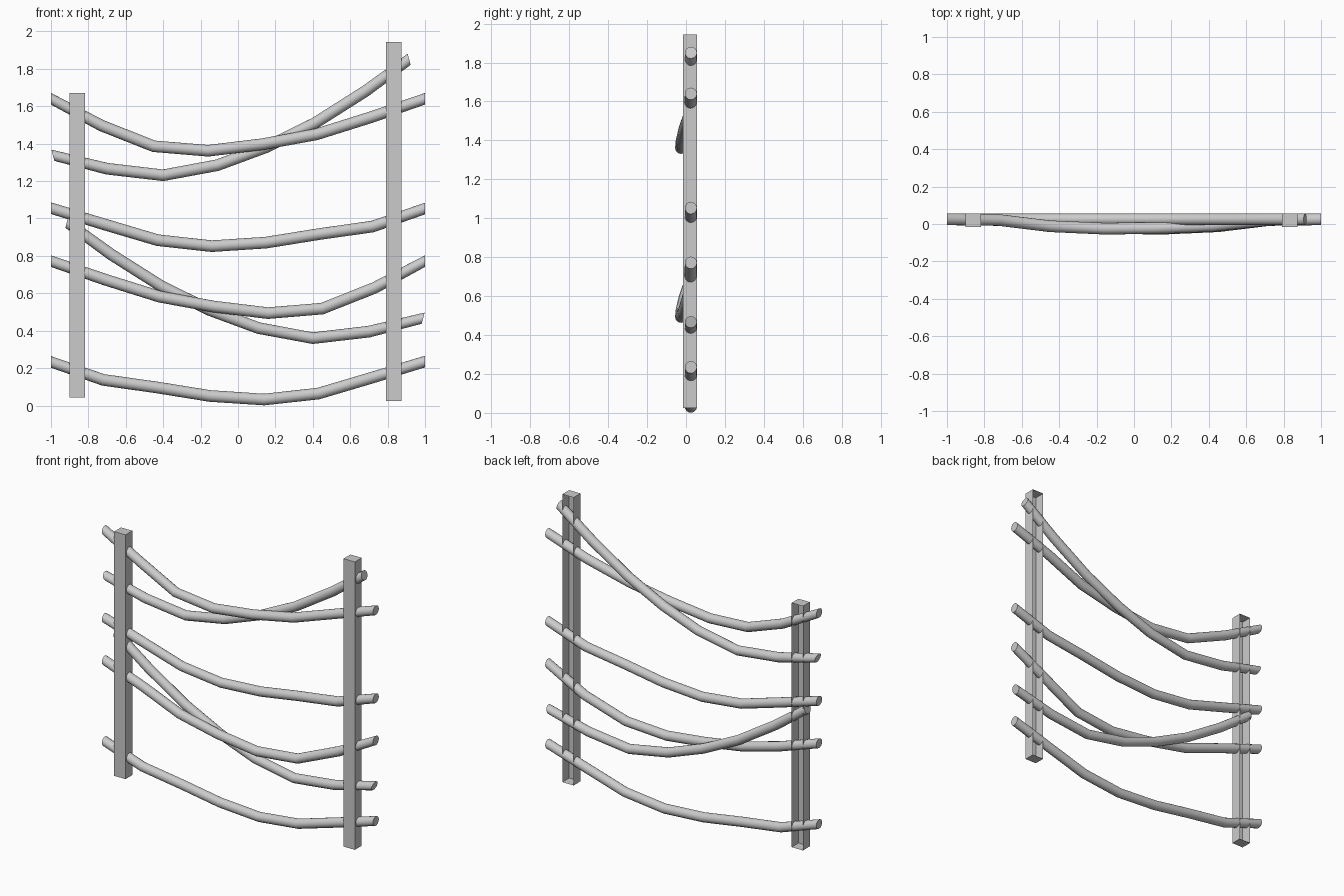
import bpy, bmesh, math
from mathutils import Vector

cube = bpy.data.objects.get("Cube")
if cube:
    bpy.data.objects.remove(cube, do_unlink=True)

grey = bpy.data.materials.new("light_grey")
grey.use_nodes = True
COLOUR = (0.6, 0.6, 0.6, 1)
grey.diffuse_color = COLOUR
grey.node_tree.nodes["Principled BSDF"].inputs["Base Color"].default_value = COLOUR

RADIUS, SIDES, RAIL_Y = 0.031, 16, 0.025


def finish(bm, name, smooth=False):
    mesh = bpy.data.meshes.new(name)
    bm.to_mesh(mesh)
    bm.free()
    mesh.materials.append(grey)
    obj = bpy.data.objects.new(name, mesh)
    bpy.context.collection.objects.link(obj)
    if smooth:
        bpy.ops.object.select_all(action='DESELECT')
        obj.select_set(True)
        bpy.context.view_layer.objects.active = obj
        bpy.ops.object.shade_smooth_by_angle(angle=math.radians(40))
    return obj


def post(name, x0, x1, z0, z1, y0=-0.016, y1=0.056):
    """Box channel, open along its back."""
    bm = bmesh.new()
    bmesh.ops.create_cube(bm, size=1)
    for v in bm.verts:
        v.co = ((x0 + x1) / 2 + v.co.x * (x1 - x0),
                (y0 + y1) / 2 + v.co.y * (y1 - y0),
                (z0 + z1) / 2 + v.co.z * (z1 - z0))
    back = [f for f in bm.faces if f.normal.y > 0.9]
    bmesh.ops.delete(bm, geom=back, context='FACES_ONLY')
    finish(bm, name)


def rail(name, path, tilt=0, bulge=None, side=1, drop=0):
    """Round bar swept along a bent path; side=-1 mirrors it."""
    n = len(path)
    pts = [Vector((x, RAIL_Y - (bulge[i] if bulge else 0), z - drop))
           for i, (x, z) in enumerate(path)]
    cut = Vector((math.cos(tilt), 0, math.sin(tilt)))
    bm = bmesh.new()
    rings = []
    for i, p in enumerate(pts):
        if i in (0, n - 1):
            normal = cut
        else:
            normal = ((p - pts[i - 1]).normalized() + (pts[i + 1] - p).normalized()).normalized()
        across = Vector((0, 0, 1)).cross(normal).normalized()
        up = normal.cross(across)
        ring = []
        for k in range(SIDES):
            a = math.tau * k / SIDES
            co = p + RADIUS * (math.cos(a) * across + math.sin(a) * up)
            ring.append(bm.verts.new((co.x * side, co.y, co.z)))
        rings.append(ring)
    for a, b in zip(rings, rings[1:]):
        for k in range(SIDES):
            j = (k + 1) % SIDES
            bm.faces.new((a[k], a[j], b[j], b[k]))
    bm.faces.new(rings[0])
    bm.faces.new(rings[-1])
    bmesh.ops.recalc_face_normals(bm, faces=bm.faces)
    finish(bm, name, True)


# Posts
post("right_post", -0.902, -0.819, 0.043, 1.672)
post("left_post", 0.790, 0.873, 0.024, 1.944)

# Three sagging bars, each repeated lower down as a mirror image
bowed = [(-1, 1.64), (-.73, 1.497), (-.45, 1.386), (-.16, 1.362),
         (.13, 1.397), (.42, 1.45), (.71, 1.541), (1, 1.64)]
bow = [0, .003, .037, .05, .047, .035, .004, 0]
slanted = [(-.99, 1.338), (-.7, 1.266), (-.4, 1.231), (-.11, 1.285),
           (.15, 1.381), (.41, 1.509), (.68, 1.68), (.915, 1.851)]
plain = [(-1, 1.055), (-.72, .97), (-.43, .884), (-.14, .852),
         (.15, .871), (.43, .916), (.72, .957), (1, 1.053)]

for level, side, drops in (("upper", 1, (0, 0, 0)), ("lower", -1, (.868, .871, .82))):
    rail(level + "_bowed_rail", bowed, 0, bow, side, drops[0])
    rail(level + "_slanted_rail", slanted, math.radians(15), None, side, drops[1])
    rail(level + "_plain_rail", plain, 0, None, side, drops[2])
